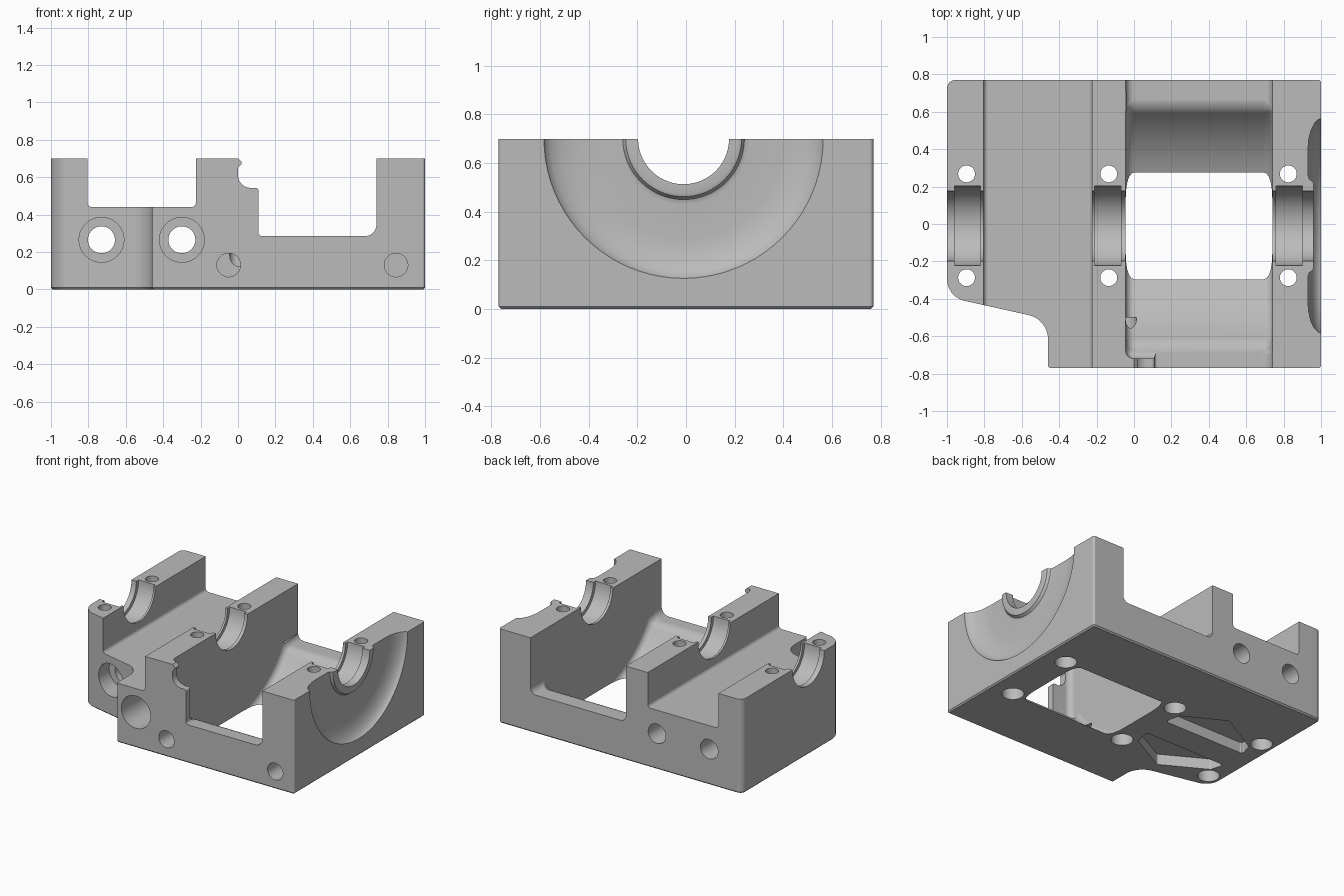
import bpy, bmesh
from math import cos, sin, pi, sqrt, tau
from mathutils import Vector

if "Cube" in bpy.data.objects:
    bpy.data.objects.remove(bpy.data.objects["Cube"], do_unlink=True)

TOP = 0.70       # parting face height
AXIS_Y = -0.01   # bore axis sits on the parting face
FLOOR = 0.285    # pocket floor

metal = bpy.data.materials.new("machined_grey")
metal.use_nodes = True
grey = (0.5, 0.5, 0.5, 1)
metal.diffuse_color = grey
metal.node_tree.nodes["Principled BSDF"].inputs["Base Color"].default_value = grey


def fillet(corners, n=8):
    """Round each (a, b, radius) corner of a closed polygon."""
    out = []
    for i, (a, b, r) in enumerate(corners):
        p = Vector((a, b))
        if r == 0:
            out.append(p)
            continue
        u = (Vector(corners[i - 1][:2]) - p).normalized()
        v = (Vector(corners[(i + 1) % len(corners)][:2]) - p).normalized()
        half = u.angle(v) / 2
        c = p + (u + v).normalized() * (r / sin(half))
        d = r * cos(half) / sin(half)
        s, e = p + u * d - c, p + v * d - c
        out += [c + s.lerp(e, k / n).normalized() * r for k in range(n + 1)]
    return out


def circle(a, b, r, n=48):
    return [(a + r * cos(tau * (k + .5) / n), b + r * sin(tau * (k + .5) / n)) for k in range(n)]


def finish(name, bm):
    bmesh.ops.recalc_face_normals(bm, faces=bm.faces)
    me = bpy.data.meshes.new(name)
    bm.to_mesh(me)
    bm.free()
    ob = bpy.data.objects.new(name, me)
    bpy.context.collection.objects.link(ob)
    return ob


def prism(name, pts, axis, lo, hi, chamfer=0):
    """Extrude a 2D outline along x, y or z."""
    place = {"x": lambda p, t: (t, p[0], p[1]),
             "y": lambda p, t: (p[0], t, p[1]),
             "z": lambda p, t: (p[0], p[1], t)}[axis]
    bm = bmesh.new()
    low = [bm.verts.new(place(p, lo)) for p in pts]
    high = [bm.verts.new(place(p, hi)) for p in pts]
    base = bm.faces.new(low)
    bm.faces.new(high)
    for i in range(len(pts)):
        bm.faces.new((low[i - 1], low[i], high[i], high[i - 1]))
    bmesh.ops.recalc_face_normals(bm, faces=bm.faces)
    if chamfer:
        bmesh.ops.bevel(bm, geom=list(base.edges), offset=chamfer, segments=1, affect="EDGES")
    return finish(name, bm)


cutters = []


def cut(name, pts, axis, lo, hi):
    ob = prism(name, pts, axis, lo, hi)
    cutters.append(ob)
    return ob


# Block with the stepped, rounded front left corner
outline = fillet([(-1, .77, .045), (1, .77, .015), (1, -.77, .015), (-.46, -.77, .015),
                  (-.46, -.51, .13), (-1, -.39, .12)])
body = prism("bearing_block", outline, "z", 0, TOP, chamfer=.01)

# Left channel running front to back
cut("channel_cut", fillet([(-.805, 1, 0), (-.805, .44, .025), (-.225, .44, .025), (-.225, 1, 0)]),
    "y", -1, 1)

# Main pocket: flat floor with a cylindrical sweep breaking through the bottom
R = .756
half = sqrt(R * R - (TOP - FLOOR) ** 2)
sweep = []
for k in range(41):
    y = -half + 2 * half * k / 40
    sweep.append((AXIS_Y + y, TOP - sqrt(R * R - y * y)))
pocket = cut("pocket_cut", [(-.72, 1), (-.72, FLOOR)] + sweep + [(1, FLOOR), (1, 1)],
             "x", -.045, .74)
bev = pocket.modifiers.new("fillet", "BEVEL")
bev.width, bev.segments, bev.limit_method = .045, 5, "ANGLE"
bev.use_clamp_overlap = False

# Opening in the thin front wall, with its curled edge
cut("front_opening_cut", fillet([(0, 1, 0), (0, TOP, 0), (.025, .675, .012), (0, .65, .012),
                                 (0, .542, .07), (.11, .542, .015), (.11, FLOOR, .018),
                                 (.74, FLOOR, .06), (.74, 1, 0)]), "y", -1, -.66)

# Shaft bore and wider bearing seats
cut("bore_cut", circle(AXIS_Y, TOP, .187, 64), "x", -1.2, 1.2)
for x in (-.89, -.14, .83):
    cut("seat_cut", circle(AXIS_Y, TOP, .213, 64), "x", x - .07, x + .07)

# Vertical bolt holes with counterbores underneath
for x in (-.895, -.135, .825):
    for y in (.268, -.287):
        cut("bolt_cut", circle(x, y, .045, 32), "z", -.1, 1)
        cut("counterbore_cut", circle(x, y, .075, 32), "z", -.1, .1)

# Horizontal through holes with front counterbores, and blind dowel holes
for x, depth in ((-.73, -.3), (-.3, -.5)):
    cut("through_cut", circle(x, .265, .072), "y", -1, 1)
    cut("front_bore_cut", circle(x, .265, .12), "y", -1, depth)
for x in (-.05, .845):
    cut("dowel_cut", circle(x, .13, .063, 32), "y", -1, -.5)

# Mirrored lightening recesses in the underside
for s in (1, -1):
    pts = [(-.2, .1, .02), (-.23, .22, .02), (-.53, .38, .02), (-.85, .2, .02), (-.88, .1, .02)]
    cut("underside_cut", fillet([(x, AXIS_Y + s * y, r) for x, y, r in pts], 4), "z", -.1, .08)

# Dished recess around the bore on the right end
bm = bmesh.new()
profile = [(.96, 0), (.96, .225), (.955, .238), (.937, .25), (.93, .27), (.93, .41), (.934, .46),
           (.946, .51), (.965, .548), (.985, .568), (1.002, .575), (1.1, .575), (1.1, 0)]
ring = [bm.verts.new((x, AXIS_Y + r, TOP)) for x, r in profile]
edges = [bm.edges.new(pair) for pair in zip(ring, ring[1:])]
bmesh.ops.spin(bm, geom=ring + edges, cent=(0, AXIS_Y, TOP), axis=(1, 0, 0),
               angle=tau, steps=80, use_duplicate=False)
bmesh.ops.remove_doubles(bm, verts=bm.verts, dist=1e-4)
cutters.append(finish("dish_cut", bm))

# Cut everything away and keep the finished mesh
for c in cutters:
    c.hide_render = True
    m = body.modifiers.new(c.name, "BOOLEAN")
    m.operation, m.solver, m.object = "DIFFERENCE", "EXACT", c
deps = bpy.context.evaluated_depsgraph_get()
result = bpy.data.meshes.new_from_object(body.evaluated_get(deps))
body.modifiers.clear()
body.data = result
for c in cutters:
    bpy.data.objects.remove(c, do_unlink=True)
body.data.materials.clear()
body.data.materials.append(metal)

# Smooth curved faces, keep edges sharp
bpy.ops.object.select_all(action="DESELECT")
body.select_set(True)
bpy.context.view_layer.objects.active = body
bpy.ops.object.shade_smooth_by_angle(angle=pi / 6)
wn = body.modifiers.new("even_normals", "WEIGHTED_NORMAL")
wn.keep_sharp = True
